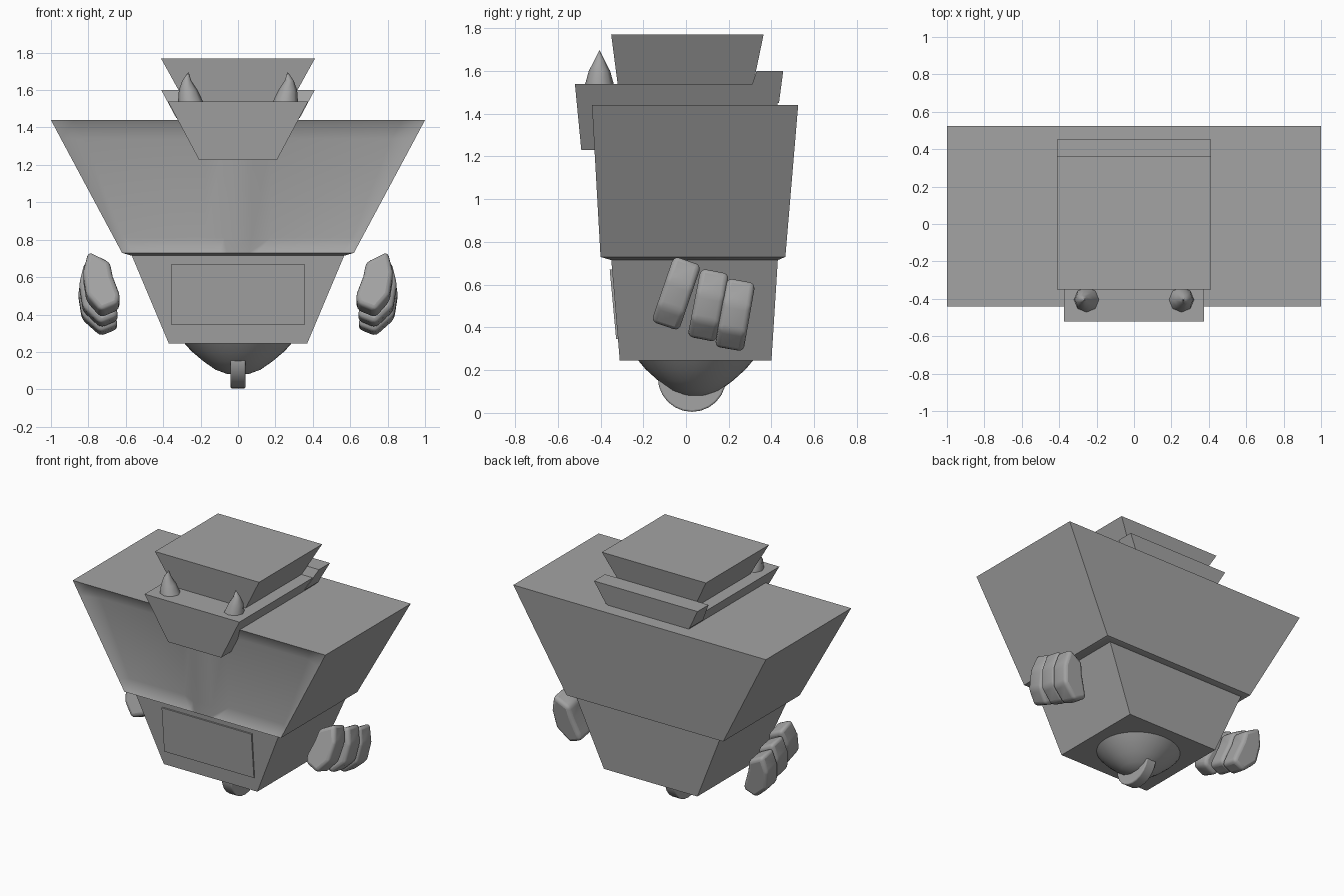
import bpy
import bmesh
import math
from mathutils import Matrix, Vector

cube = bpy.data.objects.get("Cube")
if cube:
    bpy.data.objects.remove(cube, do_unlink=True)

grey = bpy.data.materials.new("stone_grey")
grey.use_nodes = True
colour = (0.37, 0.37, 0.37, 1)
grey.diffuse_color = colour
grey.node_tree.nodes["Principled BSDF"].inputs["Base Color"].default_value = colour


def finish(name, bm, smooth=None, bevel=0):
    """Turn a bmesh into a named object."""
    bmesh.ops.recalc_face_normals(bm, faces=bm.faces)
    mesh = bpy.data.meshes.new(name)
    bm.to_mesh(mesh)
    bm.free()
    mesh.materials.append(grey)
    obj = bpy.data.objects.new(name, mesh)
    bpy.context.collection.objects.link(obj)
    bpy.ops.object.select_all(action="DESELECT")
    obj.select_set(True)
    bpy.context.view_layer.objects.active = obj
    if bevel:
        mod = obj.modifiers.new("Rounding", "BEVEL")
        mod.width = bevel
        mod.segments = 3
        mod.limit_method = "ANGLE"
        mod.angle_limit = math.radians(20)
    if smooth:
        bpy.ops.object.shade_smooth_by_angle(angle=math.radians(smooth))
    return obj


def loft(name, rings, smooth=None):
    """Skin closed rings of points and cap both ends."""
    bm = bmesh.new()
    loops = [[bm.verts.new(p) for p in ring] for ring in rings]
    n = len(loops[0])
    for a, b in zip(loops, loops[1:]):
        for i in range(n):
            j = (i + 1) % n
            bm.faces.new((a[i], a[j], b[j], b[i]))
    bm.faces.new(loops[0])
    bm.faces.new(loops[-1])
    return finish(name, bm, smooth)


def rect(half, front, back, z):
    return [(-half, front, z), (half, front, z), (half, back, z), (-half, back, z)]


def circle(cx, cy, rx, ry, z, n):
    return [(cx + rx * math.cos(math.tau * i / n), cy + ry * math.sin(math.tau * i / n), z)
            for i in range(n)]


# Torso: tapered block whose front holds two sunken panels and a centre rib
def front_y(z):
    return -0.40 - 0.04 * (z - 0.73) / 0.71


rows = [  # height, then half widths of edge, panel, rib foot, rib crest
    (0.73, (0.62, 0.56, 0.10, 0.06), 0),
    (0.81, (0.663, 0.61, 0.175, 0.075), 0.05),
    (1.34, (0.947, 0.82, 0.175, 0.075), 0.05),
    (1.44, (1.0, 0.88, 0.175, 0.075), 0),
]
bm = bmesh.new()
grid = []
for z, halves, depth in rows:
    xs = [-h for h in halves] + [h for h in reversed(halves)]
    sunk = [0, depth, depth, 0, 0, depth, depth, 0]
    grid.append([bm.verts.new((x, front_y(z) + d, z)) for x, d in zip(xs, sunk)])
for low, high in zip(grid, grid[1:]):
    for i in range(len(low) - 1):
        bm.faces.new((low[i], low[i + 1], high[i + 1], high[i]))
bl, br = [bm.verts.new((x, 0.465, 0.73)) for x in (-0.62, 0.62)]
tl, tr = [bm.verts.new((x, 0.525, 1.44)) for x in (-1, 1)]
bm.faces.new((bl, br, tr, tl))
bm.faces.new(grid[-1] + [tr, tl])
bm.faces.new([row[0] for row in grid] + [tl, bl])
bm.faces.new([row[-1] for row in grid] + [tr, br])
lip = [bm.verts.new(p) for p in rect(0.57, -0.35, 0.43, 0.715)]
bm.faces.new(grid[0] + [lip[1], lip[0]])
bm.faces.new((grid[0][-1], br, lip[2], lip[1]))
bm.faces.new((br, bl, lip[3], lip[2]))
bm.faces.new((bl, grid[0][0], lip[0], lip[3]))
bm.faces.new(lip)
torso = finish("torso", bm, 40)
torso.modifiers.new("Clean shading", "WEIGHTED_NORMAL").keep_sharp = True

# Lower body and the plate on its front
loft("lower_body", [rect(0.37, -0.31, 0.40, 0.245), rect(0.57, -0.35, 0.43, 0.72)])
loft("belly_plate", [rect(0.355, -0.327, -0.30, 0.345), rect(0.355, -0.357, -0.33, 0.67)])

# Jaw, raised back rim and head
loft("jaw", [rect(0.21, -0.49, 0.40, 1.23), rect(0.375, -0.52, 0.44, 1.54)])
loft("jaw_rim", [rect(0.33, 0.28, 0.435, 1.45), rect(0.41, 0.33, 0.455, 1.60)])
loft("head", [rect(0.285, -0.32, 0.315, 1.54), rect(0.412, -0.35, 0.363, 1.77)])

# Horns
for side, label in ((1, "left"), (-1, "right")):
    steps = [(0.253, 0.068, 1.535), (0.266, 0.05, 1.60), (0.274, 0.024, 1.65), (0.265, 0.002, 1.695)]
    loft(label + "_horn", [circle(side * x, -0.405, r, r, z, 8) for x, r, z in steps], 60)

# Rounded base with a wheel-like disc
dome = [(0.29, 0.25), (0.25, 0.205), (0.185, 0.15), (0.12, 0.105), (0.06, 0.083), (0.015, 0.078)]
loft("base_dome", [circle(0, 0.045, r, r * 0.94, z, 32) for r, z in dome], 60)
bm = bmesh.new()
bmesh.ops.create_cone(bm, cap_ends=True, segments=24, radius1=0.16, radius2=0.16, depth=0.08,
                      matrix=Matrix.Translation((0, 0.028, 0.165)) @ Matrix.Rotation(math.pi / 2, 4, "Y"))
finish("base_disc", bm, 30, 0.008)

# Hands: three curled fingers each, from one side profile
profile = [(0.80, 0.17), (0.685, 0.11), (0.67, 0.03), (0.63, -0.08),
           (0.64, -0.13), (0.735, -0.17), (0.81, -0.08), (0.83, 0.05)]
fingers = [  # centre y, centre z, tilt, outward shift
    (-0.045, 0.56, 19, 0), (0.105, 0.505, 11, 0.02), (0.23, 0.46, 10, 0.025)]
for side, label in ((1, "left"), (-1, "right")):
    for k, (y, z, tilt, shift) in enumerate(fingers):
        turn = Matrix.Rotation(math.radians(-tilt), 3, "X")
        bm = bmesh.new()
        ends = []
        for half in (-0.068, 0.068):
            ring = []
            for px, pz in profile:
                out = px + (shift if pz > -0.1 else 0)
                p = turn @ Vector((0, half, pz))
                ring.append(bm.verts.new((side * out, y + p.y, z + p.z)))
            ends.append(ring)
        a, b = ends
        for i in range(len(a)):
            j = (i + 1) % len(a)
            bm.faces.new((a[i], a[j], b[j], b[i]))
        bm.faces.new(a)
        bm.faces.new(b)
        finish(f"{label}_finger_{k + 1}", bm, 60, 0.025)
